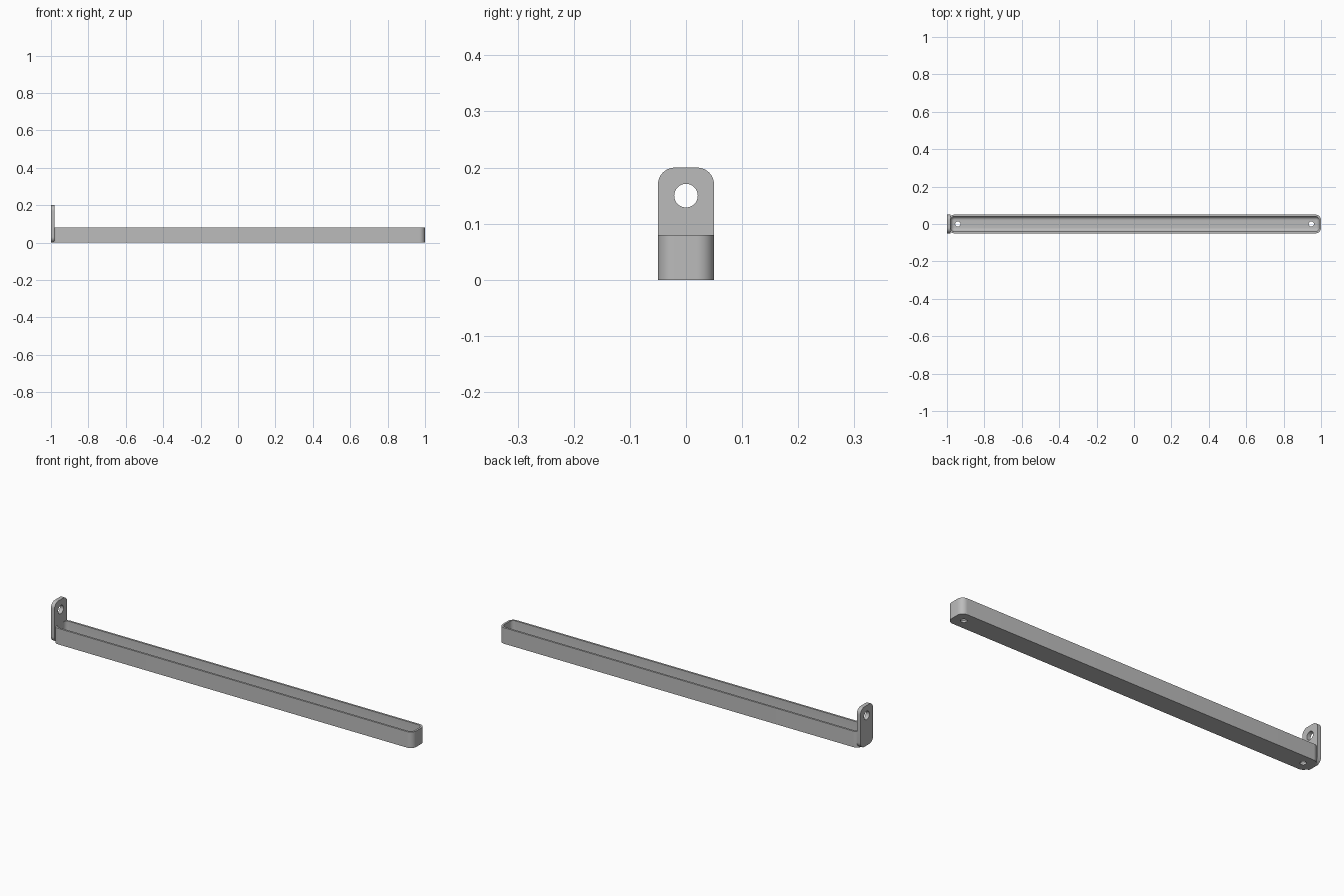
import bpy, bmesh, math
from mathutils import Matrix

if "Cube" in bpy.data.objects:
    bpy.data.objects.remove(bpy.data.objects["Cube"])

grey = bpy.data.materials.new("steel grey")
grey.diffuse_color = (0.5, 0.5, 0.5, 1)
grey.use_nodes = True
grey.node_tree.nodes["Principled BSDF"].inputs["Base Color"].default_value = grey.diffuse_color


def rounded_rect(hx, hy, r, seg=10):
    """Counter-clockwise outline of a rounded rectangle."""
    pts = []
    for i, (sx, sy) in enumerate([(1, 1), (-1, 1), (-1, -1), (1, -1)]):
        for k in range(seg + 1):
            a = math.pi / 2 * (i + k / seg)
            pts.append((sx * (hx - r) + r * math.cos(a), sy * (hy - r) + r * math.sin(a)))
    return pts


def loft(name, rings, matrix):
    """Skin a stack of (outline, height) rings and cap both ends."""
    bm = bmesh.new()
    loops = [[bm.verts.new((x, y, z)) for x, y in pts] for pts, z in rings]
    n = len(loops[0])
    for a, b in zip(loops, loops[1:]):
        for i in range(n):
            j = (i + 1) % n
            bm.faces.new((a[i], a[j], b[j], b[i]))
    bm.faces.new(loops[0][::-1])
    bm.faces.new(loops[-1])
    bm.transform(matrix)
    bmesh.ops.recalc_face_normals(bm, faces=bm.faces)
    me = bpy.data.meshes.new(name)
    bm.to_mesh(me)
    bm.free()
    me.materials.append(grey)
    ob = bpy.data.objects.new(name, me)
    bpy.context.collection.objects.link(ob)
    return ob


def drill(target, location, radius, axis):
    """Cut a round hole through the target along x or z."""
    rot = (0, math.pi / 2, 0) if axis == "x" else (0, 0, 0)
    bpy.ops.mesh.primitive_cylinder_add(vertices=32, radius=radius, depth=0.06,
                                        location=location, rotation=rot)
    cutter = bpy.context.object
    cutter.data.materials.append(grey)
    mod = target.modifiers.new("hole", "BOOLEAN")
    mod.object, mod.operation, mod.solver = cutter, "DIFFERENCE", "EXACT"
    bpy.context.view_layer.objects.active = target
    bpy.ops.object.modifier_apply(modifier=mod.name)
    bpy.data.objects.remove(cutter)


def smooth(ob):
    bpy.ops.object.select_all(action="DESELECT")
    ob.select_set(True)
    bpy.context.view_layer.objects.active = ob
    bpy.ops.object.shade_smooth_by_angle(angle=math.radians(30))


# Tray: outer wall, flat rim, inner wall and filleted floor
HX, HY, H, WALL, FIL = 0.995, 0.05, 0.08, 0.01, 0.019
rings = [(rounded_rect(HX, HY, 0.03), 0), (rounded_rect(HX, HY, 0.03), H),
         (rounded_rect(HX - WALL, HY - WALL, 0.02), H)]
for k in range(9):
    a = math.pi / 2 * k / 8
    d = FIL * (1 - math.cos(a))
    rings.append((rounded_rect(HX - WALL - d, HY - WALL - d, 0.02 - d),
                  WALL + FIL * (1 - math.sin(a))))
tray = loft("tray", rings, Matrix.Translation((0.005, 0, 0)))

# Drain holes near both ends of the tray floor
for x in (-0.942, 0.948):
    drill(tray, (x, 0, 0), 0.014, "z")
smooth(tray)

# Upright hanging tab with a hole, standing across the left end
outline = rounded_rect(0.1, 0.05, 0.03)
tab = loft("hanging_tab", [(outline, 0), (outline, 0.02)],
           Matrix.Translation((-1, 0, 0.1)) @ Matrix.Rotation(-math.pi / 2, 4, "Y")
           @ Matrix.Translation((0, 0, -0.02)))
drill(tab, (-0.99, 0, 0.15), 0.021, "x")
smooth(tab)
